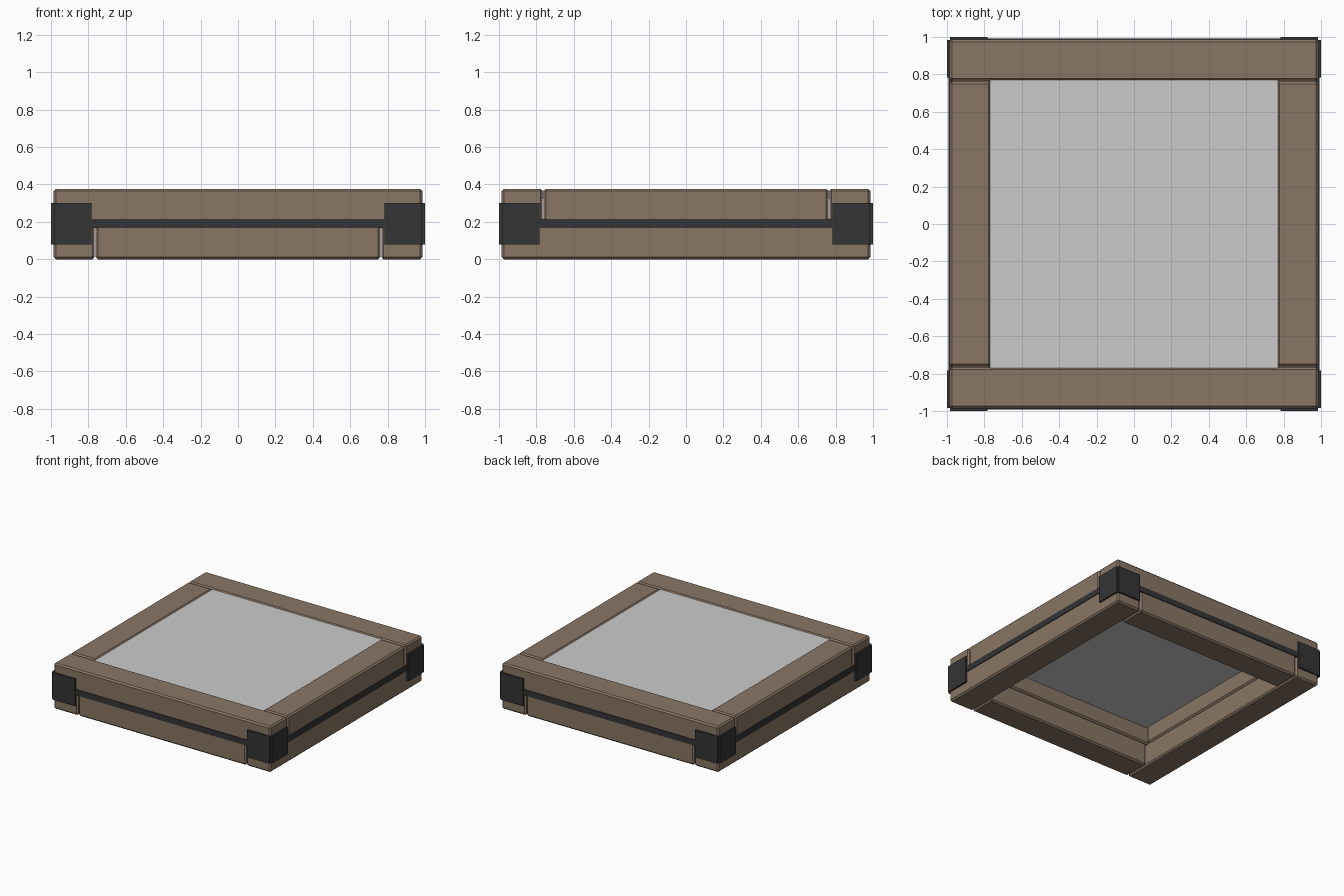
import bpy
from math import pi

if "Cube" in bpy.data.objects:
    bpy.data.objects.remove(bpy.data.objects["Cube"])


def material(name, rgb):
    m = bpy.data.materials.new(name)
    m.diffuse_color = (*rgb, 1)
    m.use_nodes = True
    m.node_tree.nodes["Principled BSDF"].inputs["Base Color"].default_value = m.diffuse_color
    return m


wood = material("wood", (0.25, 0.18, 0.13))
iron = material("dark_metal", (0.035, 0.035, 0.035))


def box(name, lo, hi, mat=None, bevel=0, turn=0):
    """Box between two corners, then spun about the world z axis."""
    bpy.ops.mesh.primitive_cube_add(size=1)
    o = bpy.context.object
    o.name = name
    for v in o.data.vertices:
        v.co = [(a + b) / 2 + c * (b - a) for a, b, c in zip(lo, hi, v.co)]
    o.rotation_euler.z = turn
    if mat:
        o.data.materials.append(mat)
    if bevel:
        b = o.modifiers.new("bevel", 'BEVEL')
        b.width = bevel
        b.segments = 1
    return o


OUT, INN, MID, TOP = 0.986, 0.766, 0.19, 0.376

for i, side in enumerate(("front", "right", "back", "left")):
    a = i * pi / 2
    # Beams: overlapping joints alternate between the two layers
    long_top = i % 2 == 0
    top_half, low_half = (OUT, INN - 0.005) if long_top else (INN - 0.005, OUT)
    box(side + "_upper_beam", (-top_half, -OUT, MID), (top_half, -INN, TOP), wood, 0.012, a)
    box(side + "_lower_beam", (-low_half, -OUT, 0), (low_half, -INN, MID), wood, 0.012, a)
    # Metal strap with a plate at each end
    box(side + "_strap", (-0.79, -0.992, 0.168), (0.79, -0.975, 0.215), iron, 0, a)
    for s, end in ((-1, "start"), (1, "end")):
        x0, x1 = sorted((s * 0.782, s * 0.985))
        box(f"{side}_{end}_plate", (x0, -1.0, 0.08), (x1, -0.98, 0.302), iron, 0, a)

# Infill surface level with the rim
box("infill_panel", (-0.77, -0.77, 0.325), (0.77, 0.77, 0.368))
